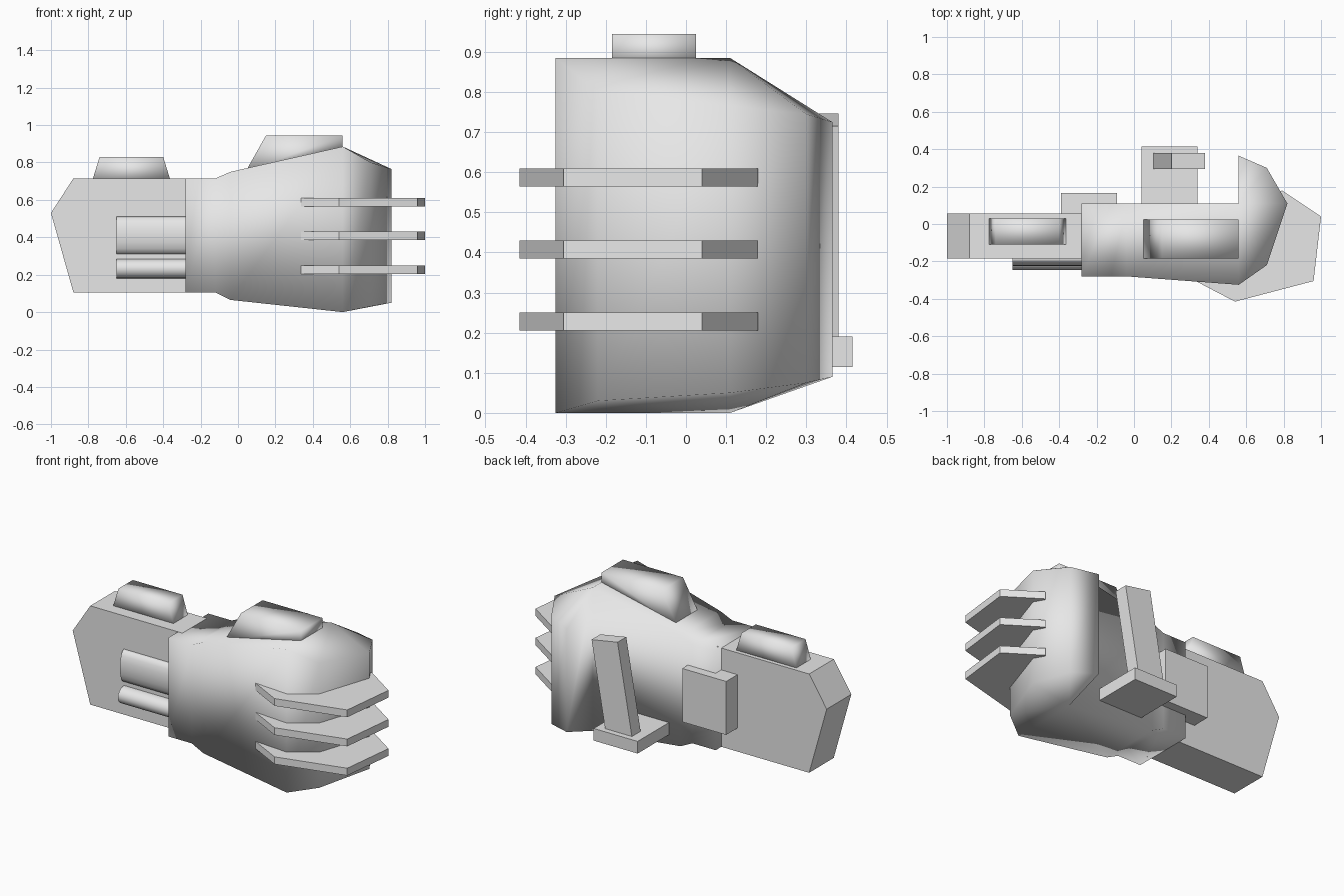
import bpy, bmesh, math
from mathutils import Matrix

cube = bpy.data.objects.get("Cube")
if cube:
    bpy.data.objects.remove(cube, do_unlink=True)

GREY = (0.8, 0.8, 0.8, 1.0)
grey = bpy.data.materials.new("plain grey")
grey.use_nodes = True
grey.diffuse_color = GREY
grey.node_tree.nodes["Principled BSDF"].inputs["Base Color"].default_value = GREY


def finish(name, bm, smooth=False):
    bmesh.ops.recalc_face_normals(bm, faces=bm.faces[:])
    for f in bm.faces:
        f.smooth = smooth
    mesh = bpy.data.meshes.new(name)
    bm.to_mesh(mesh)
    bm.free()
    mesh.materials.append(grey)
    obj = bpy.data.objects.new(name, mesh)
    bpy.context.collection.objects.link(obj)
    return obj


def prism(name, outline, lo, hi, axis, smooth=False):
    """Extrude an outline along y (outline in x, z) or z (outline in x, y)."""
    bm = bmesh.new()
    rings = []
    for level in (lo, hi):
        rings.append([bm.verts.new((a, level, b) if axis == "y" else (a, b, level))
                      for a, b in outline])
    low, high = rings
    bm.faces.new(low)
    bm.faces.new(high)
    for i in range(len(outline)):
        j = (i + 1) % len(outline)
        bm.faces.new((low[i], low[j], high[j], high[i]))
    return finish(name, bm, smooth)


def box(name, x, y, z):
    return prism(name, [(x[0], z[0]), (x[1], z[0]), (x[1], z[1]), (x[0], z[1])],
                 y[0], y[1], "y")


def barrel(name, y, z, ry, rz, x0, x1):
    bm = bmesh.new()
    bmesh.ops.create_cone(bm, cap_ends=True, segments=16, radius1=1, radius2=1, depth=1)
    place = (Matrix.Translation(((x0 + x1) / 2, y, z))
             @ Matrix.Diagonal((x1 - x0, ry, rz, 1))
             @ Matrix.Rotation(math.pi / 2, 4, "Y"))
    bmesh.ops.transform(bm, matrix=place, verts=bm.verts)
    obj = finish(name, bm, True)
    for p in obj.data.polygons:
        p.use_smooth = abs(p.normal.x) < 0.5


# Main shell: plan outline with bottom and top heights, hooked at the wide end
shell = [(-.28, -.28, .105, .715), (-.12, -.28, .105, .715), (-.04, -.28, .065, .75),
         (.56, -.325, 0, .885), (.71, -.22, .03, .80), (.82, .11, .05, .765),
         (.71, .30, .075, .745), (.56, .365, .09, .725), (.56, .11, 0, .885),
         (-.04, .11, .065, .75), (-.12, .11, .105, .715), (-.28, .11, .105, .715)]
caps = [(0, 1, 10, 11), (1, 2, 9, 10), (2, 3, 8, 9)] + [(i, i + 1, 8) for i in range(3, 7)]
bm = bmesh.new()
bottom = [bm.verts.new((x, y, z0)) for x, y, z0, z1 in shell]
top = [bm.verts.new((x, y, z1)) for x, y, z0, z1 in shell]
for ring in (bottom, top):
    for cap in caps:
        bm.faces.new([ring[i] for i in cap])
for i in range(len(shell)):
    j = (i + 1) % len(shell)
    bm.faces.new((bottom[i], bottom[j], top[j], top[i]))
finish("main_shell", bm, True)

# Flat tail block with a pointed end
prism("tail_block", [(-.25, .105), (-.88, .105), (-1, .53), (-.88, .715), (-.25, .715)],
      -.185, .055, "y")

# Wedge-shaped humps on top
prism("tail_hump", [(-.78, .70), (-.36, .70), (-.40, .83), (-.74, .83)], -.11, .03, "y", True)
prism("shell_hump", [(.04, .75), (.56, .87), (.56, .945), (.15, .945)], -.185, .025, "y", True)

# Three bent blades around the wide end
blade = [(.32, -.30), (.54, -.415), (.96, -.305), (1, .04), (.79, .18)]
for n, z in enumerate((.205, .385, .565)):
    prism(f"blade_{n + 1}", blade, z, z + .045, "z")

# Half-sunk barrels on the front of the tail
barrel("upper_barrel", -.185, .41, .04, .10, -.65, -.25)
barrel("lower_barrel", -.185, .232, .06, .053, -.65, -.25)

# Rear block, rear ledge and leaning post
box("rear_block", (-.39, -.09), (.05, .165), (.25, .58))
box("rear_ledge", (.04, .34), (.08, .415), (.115, .19))
post = box("rear_post", (-.09, .09), (.295, .38), (-.29, .29))
post.data.transform(Matrix.Translation((.24, 0, .445)) @ Matrix.Rotation(math.radians(10), 4, "Y"))
